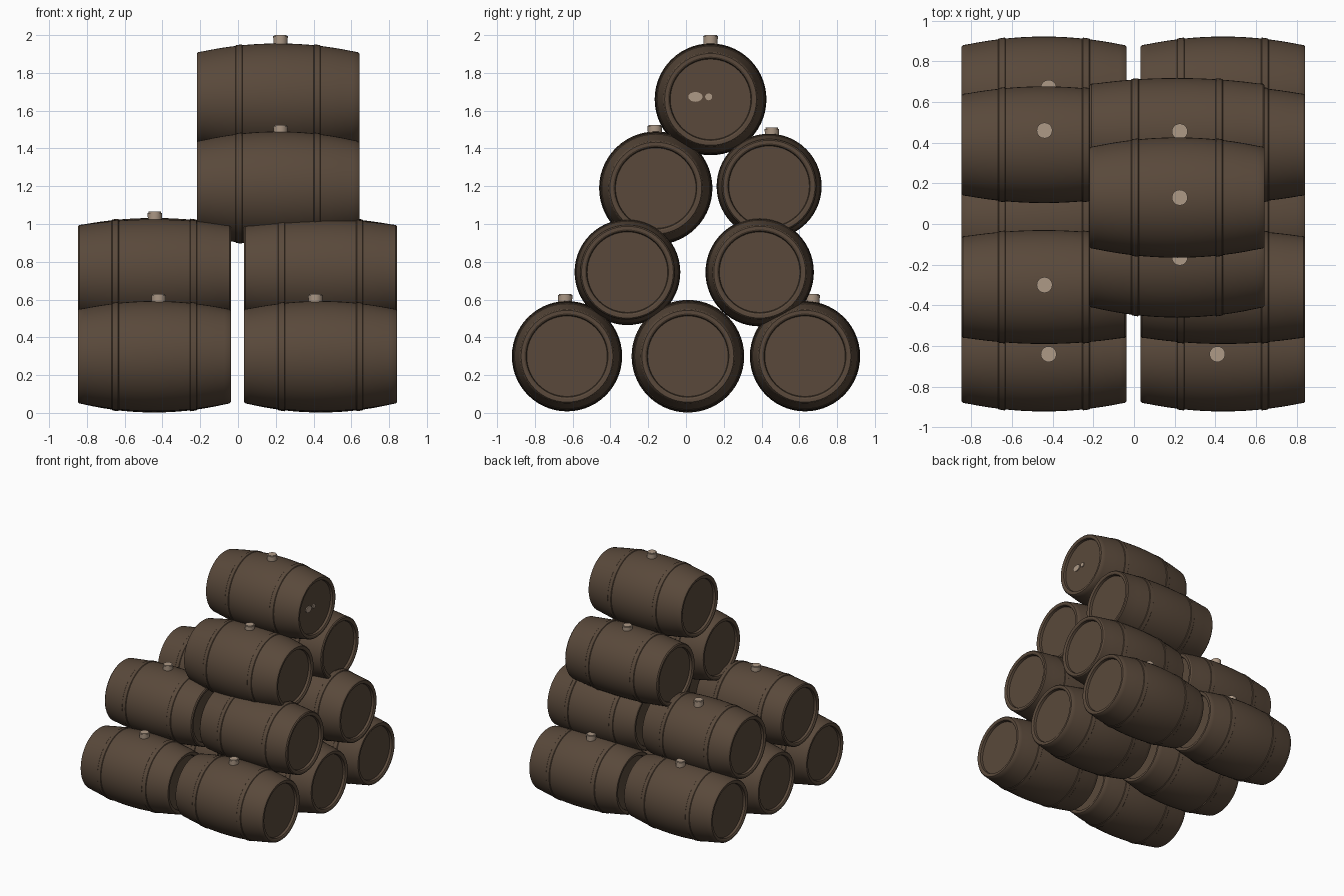
import bpy, bmesh, math
from mathutils import Matrix, Vector

if "Cube" in bpy.data.objects:
    bpy.data.objects.remove(bpy.data.objects["Cube"])


def material(name, rgb):
    m = bpy.data.materials.new(name)
    m.diffuse_color = (*rgb, 1)
    m.use_nodes = True
    m.node_tree.nodes["Principled BSDF"].inputs["Base Color"].default_value = m.diffuse_color
    return m


WOOD = material("dark brown wood", (0.100, 0.066, 0.043))
CORK = material("pale cork", (0.42, 0.32, 0.24))
SEG = 56


def finish(bm, name, mat, angle=32):
    bmesh.ops.recalc_face_normals(bm, faces=bm.faces)
    me = bpy.data.meshes.new(name)
    bm.to_mesh(me)
    bm.free()
    ob = bpy.data.objects.new(name, me)
    bpy.context.collection.objects.link(ob)
    me.materials.append(mat)
    bpy.ops.object.select_all(action='DESELECT')
    ob.select_set(True)
    bpy.context.view_layer.objects.active = ob
    bpy.ops.object.shade_smooth_by_angle(angle=math.radians(angle))
    return ob


def barrel(name, x, y, z, r, half):
    # half profile from the middle bulge out to the recessed head
    def bulge(t):
        return r - (r - 0.247) * (t / half) ** 2
    out = [(t, bulge(t)) for t in (0.05, 0.11, 0.16, 0.188)]
    out += [(0.192, bulge(0.192) + 0.005), (0.222, bulge(0.222) + 0.004), (0.226, bulge(0.226))]
    out += [(t, bulge(t)) for t in (0.28, 0.33, half - 0.035)]
    out += [(half - 0.008, 0.250), (half, 0.243), (half, 0.226),
            (half - 0.006, 0.217), (half - 0.025, 0.213)]
    profile = [(-t, q) for t, q in reversed(out)] + [(0, r)] + out
    bm = bmesh.new()
    rings = []
    for t, q in profile:
        rings.append([bm.verts.new((x + t, y + q * math.cos(a), z + q * math.sin(a)))
                      for a in (2 * math.pi * i / SEG for i in range(SEG))])
    for a, b in zip(rings, rings[1:]):
        for i in range(SEG):
            j = (i + 1) % SEG
            bm.faces.new((a[i], a[j], b[j], b[i]))
    bm.faces.new(rings[0])
    bm.faces.new(rings[-1])
    return finish(bm, name, WOOD)


def bung(name, x, y, top):
    # slightly bevelled stopper standing on the bulge
    bm = bmesh.new()
    bmesh.ops.create_cone(bm, cap_ends=True, segments=24, radius1=0.036, radius2=0.039,
                          depth=0.07, matrix=Matrix.Translation((x, y, top - 0.035)))
    rim = [e for e in bm.edges if all(v.co.z > top - 0.01 for v in e.verts)]
    bmesh.ops.bevel(bm, geom=rim, offset=0.006, segments=2, affect='EDGES')
    finish(bm, name, CORK)


LEFT, RIGHT, UPPER = -0.443, 0.437, 0.212

# bottom and second layers: pairs of barrels end to end
rows = [("bottom_front", -0.63, 0.30, 0.292), ("bottom_middle", 0.01, 0.30, 0.298),
        ("bottom_back", 0.63, 0.30, 0.292), ("second_front", -0.31, 0.745, 0.280),
        ("second_back", 0.39, 0.745, 0.287)]
for label, y, z, r in rows:
    barrel(label + "_left_barrel", LEFT, y, z, r, 0.405)
    barrel(label + "_right_barrel", RIGHT, y, z, r, 0.405)

# upper layers: single barrels
barrel("third_front_barrel", UPPER, -0.16, 1.19, 0.300, 0.43)
barrel("third_back_barrel", UPPER, 0.44, 1.20, 0.278, 0.43)
barrel("top_barrel", UPPER, 0.13, 1.66, 0.296, 0.43)

# stoppers
for i, (x, y, top) in enumerate([
        (-0.42, -0.64, 0.63), (0.41, -0.64, 0.63), (-0.42, 0.67, 0.63), (0.41, 0.67, 0.63),
        (-0.44, -0.30, 1.065), (-0.44, 0.46, 1.065),
        (0.225, -0.165, 1.525), (0.225, 0.455, 1.51), (0.225, 0.13, 2.0)]):
    bung(f"bung_{i + 1}", x, y, top)

# small pale plugs on the right head of the top barrel
for i, (y, ry, rz) in enumerate([(0.05, 0.038, 0.026), (0.12, 0.019, 0.018)]):
    bm = bmesh.new()
    m = (Matrix.Translation((UPPER + 0.408, y, 1.673)) @ Matrix.Diagonal((1, ry, rz, 1))
         @ Matrix.Rotation(math.pi / 2, 4, 'Y'))
    bmesh.ops.create_cone(bm, cap_ends=True, segments=16, radius1=1, radius2=1,
                          depth=0.008, matrix=m)
    finish(bm, f"head_plug_{i + 1}", CORK)
